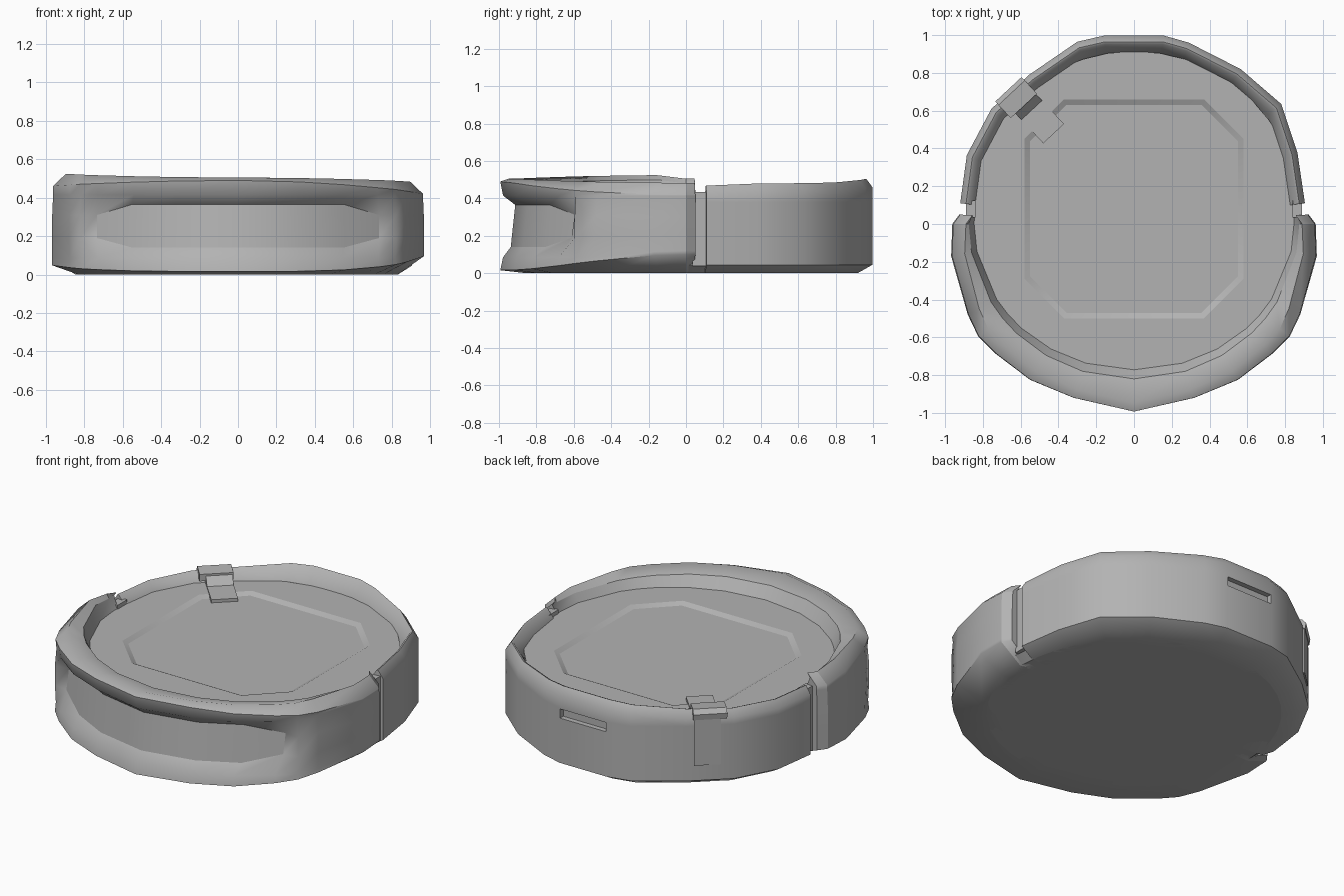
import bpy, bmesh, math
from mathutils import Vector, Matrix

cube = bpy.data.objects.get("Cube")
if cube:
    bpy.data.objects.remove(cube, do_unlink=True)

grey = bpy.data.materials.new("plain_grey")
grey.use_nodes = True
COLOUR = (0.45, 0.45, 0.45, 1)
grey.diffuse_color = COLOUR
grey.node_tree.nodes["Principled BSDF"].inputs["Base Color"].default_value = COLOUR

FLOOR = 0.41


def finish(name, bm, angle=35, crisp=()):
    """Fix normals, smooth soft edges, keep borders of crisp faces sharp, store the part."""
    bmesh.ops.recalc_face_normals(bm, faces=bm.faces)
    crisp = set(crisp)
    for f in bm.faces:
        f.smooth = True
    for e in bm.edges:
        border = sum(f in crisp for f in e.link_faces) == 1
        e.smooth = (len(e.link_faces) == 2 and not border
                    and e.calc_face_angle() < math.radians(angle))
    me = bpy.data.meshes.new(name)
    bm.to_mesh(me)
    bm.free()
    me.materials.append(grey)
    ob = bpy.data.objects.new(name, me)
    bpy.context.collection.objects.link(ob)
    return ob


def loft(sections):
    """Join closed cross-sections into a capped arc; return faces by [step][row]."""
    bm = bmesh.new()
    rings = [[bm.verts.new(p) for p in s] for s in sections]
    n = len(rings[0])
    faces = [[bm.faces.new((a[i], a[(i + 1) % n], b[(i + 1) % n], b[i]))
              for i in range(n)] for a, b in zip(rings, rings[1:])]
    bm.faces.new(rings[0])
    bm.faces.new(rings[-1])
    return bm, faces


# Front bumper: outline x, y, then recess depth, low z, high z; mirrored across x
half = [
    (0, -0.993, 0.068, 0.14, 0.365), (0.32, -0.92, 0.06, 0.14, 0.365),
    (0.55, -0.825, 0.085, 0.14, 0.365), (0.735, -0.685, 0.085, 0.19, 0.31),
    (0.825, -0.595, 0, 0.19, 0.31), (0.88, -0.48, 0, 0.19, 0.31),
    (0.968, -0.17, 0, 0.2, 0.3), (0.962, 0.0, 0, 0.2, 0.3),
    (0.925, 0.05, 0, 0.2, 0.3)]
front = [(-x, *rest) for x, *rest in reversed(half[1:])] + half
sections = []
for x, y, depth, low, high in front:
    r = math.hypot(x, y)
    side = (x / r) ** 2
    base = 0.016 + side ** 2 * (0.084 if x > 0 else 0.034)
    top = 0.505 + side * (-0.022 if x > 0 else 0.02 * (y < -0.1))
    lean = 0.012 if depth else 0

    def at(scale, z):
        return Vector((x * scale, y * scale, z))

    sections.append([
        at(0.75, 0), at(0.86, 0), at(1, base), at(0.985 + 0.015 * side, max(0.085, base + 0.02)),
        Vector((x, y + depth - lean, low)), Vector((x, y + depth + lean, high)),
        at(0.985 + 0.01 * side, 0.415), at(1 - 0.005 * side, top - 0.015 - 0.05 * side),
        at(0.955 - 0.03 * side, top), at((0.82 + 0.055 * side) / r, top - 0.025),
        at((0.77 + 0.075 * side) / r, FLOOR - 0.003)])
bm, faces = loft(sections)
panel = [row[4] for row, (a, b) in zip(faces, zip(front, front[1:])) if a[2] and b[2]]
inner_wall = [row[9] for row in faces]
finish("front_bumper", bm, 55, panel + inner_wall + faces[0] + faces[-1])

# Rear shell, run from left end to right, with an inset slot in the middle of its wall
rear = [(-0.92, 0.11), (-0.885, 0.365), (-0.755, 0.61), (-0.555, 0.79), (-0.30, 0.965),
        (-0.16, 0.997), (0.16, 0.997), (0.29, 0.96), (0.565, 0.82), (0.78, 0.635),
        (0.865, 0.38), (0.905, 0.11)]
sections = []
for x, y in rear:
    top = 0.462 + 0.043 * y ** 6 + 0.018 * math.sin(math.pi * y) * (x > 0)
    profile = [(0.75, 0), (0.92, 0), (1, 0.045), (1, 0.315), (1, 0.38), (1, top - 0.045),
               (0.967, top), (0.955, top - 0.005), (0.912, FLOOR - 0.003)]
    sections.append([Vector((x * s, y * s, z)) for s, z in profile])
bm, faces = loft(sections)
bmesh.ops.recalc_face_normals(bm, faces=bm.faces)
slot = faces[len(rear) // 2 - 1][3]
bmesh.ops.inset_region(bm, faces=[slot], thickness=0.006)
bmesh.ops.inset_region(bm, faces=[slot], thickness=0.001, depth=-0.03)
finish("rear_shell", bm, 45)


# Core drum: closed underside, side wall and top panel with a stepped octagon
def circle(bm, radius, z, cy=0.0, n=40):
    return [bm.verts.new((radius * math.cos(2 * math.pi * i / n),
                          cy + radius * math.sin(2 * math.pi * i / n), z)) for i in range(n)]


def octagon(bm, inset, z):
    wide, flat, middle = 0.58 - inset, 0.37 - inset * 0.4, 0.08
    quarter = [(wide, flat), (flat, wide)]
    pts = quarter + [(-x, y) for x, y in reversed(quarter)]
    pts += [(-x, -y) for x, y in pts]
    return [bm.verts.new((x, y + middle, z)) for x, y in pts]


def bridge(bm, a, b):
    n = len(a)
    for i in range(n):
        bm.faces.new((a[i], a[(i + 1) % n], b[(i + 1) % n], b[i]))


bm = bmesh.new()
under, lower = circle(bm, 0.82, 0), circle(bm, 0.872, 0.04)
upper = circle(bm, 0.882, FLOOR, 0.033)
step, sunk = octagon(bm, 0, FLOOR), octagon(bm, 0.03, FLOOR - 0.015)
bm.faces.new(under)
bridge(bm, under, lower)
bridge(bm, lower, upper)
bridge(bm, step, sunk)
bm.faces.new(sunk)
rim_edges = [bm.edges.get((loop[i - 1], loop[i])) for loop in (upper, step)
             for i in range(len(loop))]
bmesh.ops.triangle_fill(bm, edges=rim_edges, use_beauty=True, normal=(0, 0, 1))
finish("core_drum", bm, 20)

# Posts filling the two seams between bumper and shell
for side, name in ((1, "left_seam_post"), (-1, "right_seam_post")):
    bm = bmesh.new()
    bmesh.ops.create_cube(bm, size=1, matrix=Matrix.Translation((side * 0.865, 0.08, 0.237))
                          @ Matrix.Diagonal((0.05, 0.09, 0.395, 1)))
    finish(name, bm)


# Clip folded over the rear rim: a side profile (radius, z) extruded to a width
def clip_part(name, profile, width, shift=0.0):
    bm = bmesh.new()
    face = bm.faces.new([bm.verts.new((r, shift - width / 2, z)) for r, z in profile])
    grown = bmesh.ops.extrude_face_region(bm, geom=[face])["geom"]
    bmesh.ops.translate(bm, vec=(0, width, 0),
                        verts=[v for v in grown if isinstance(v, bmesh.types.BMVert)])
    bmesh.ops.rotate(bm, matrix=Matrix.Rotation(math.radians(133), 3, "Z"), verts=bm.verts)
    finish(name, bm)


clip_part("clip_strap", [(0.90, 0.14), (0.966, 0.14), (0.966, 0.46), (0.86, 0.465),
                         (0.81, FLOOR + 0.006), (0.64, FLOOR + 0.004),
                         (0.64, FLOOR - 0.02), (0.90, FLOOR - 0.02)], 0.15, -0.015)
clip_part("clip_cap", [(0.855, 0.43), (0.969, 0.42), (0.975, 0.455), (0.95, 0.48),
                       (0.855, 0.472)], 0.19)
